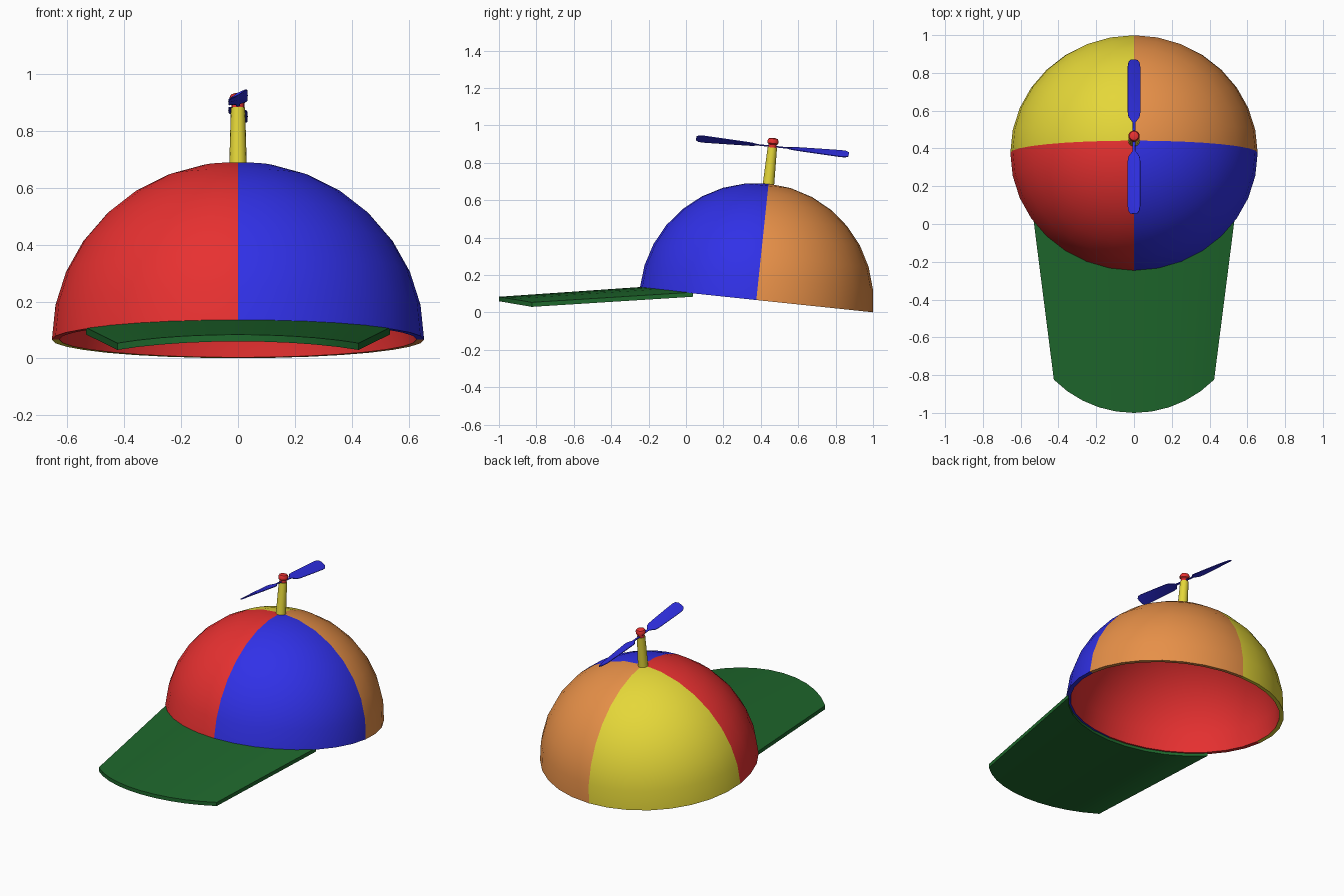
import bpy, bmesh, math
from math import sin, cos, pi, radians
from mathutils import Matrix, Vector

if "Cube" in bpy.data.objects:
    bpy.data.objects.remove(bpy.data.objects["Cube"])

def material(name, rgb):
    m = bpy.data.materials.new(name)
    m.diffuse_color = (*rgb, 1)
    m.use_nodes = True
    m.node_tree.nodes["Principled BSDF"].inputs["Base Color"].default_value = m.diffuse_color
    return m

RED = material("red", (0.80, 0.03, 0.03))
BLUE = material("blue", (0.03, 0.03, 0.80))
ORANGE = material("orange", (0.80, 0.28, 0.065))
YELLOW = material("yellow", (0.78, 0.68, 0.04))
GREEN = material("green", (0.013, 0.135, 0.025))

R, WIDE = 0.626, 1.046          # dome radius and sideways stretch
TILT = Matrix.Translation((0, 0.376, 0.0665)) @ Matrix.Rotation(radians(-6), 4, 'X')

def finish(name, bm, mats, matrix=TILT, angle=35):
    """Turn a bmesh into a smooth-by-angle object, tilted with the cap."""
    bmesh.ops.recalc_face_normals(bm, faces=bm.faces)
    bm.transform(matrix)
    me = bpy.data.meshes.new(name)
    bm.to_mesh(me)
    bm.free()
    for m in mats:
        me.materials.append(m)
    me.shade_smooth()
    me.set_sharp_from_angle(angle=radians(angle))
    ob = bpy.data.objects.new(name, me)
    bpy.context.collection.objects.link(ob)
    return ob

def loft(bm, sections):
    """Skin closed rings of points and cap both ends."""
    rings = [[bm.verts.new(p) for p in s] for s in sections]
    n = len(rings[0])
    for a, b in zip(rings, rings[1:]):
        for i in range(n):
            j = (i + 1) % n
            bm.faces.new((a[i], a[j], b[j], b[i]))
    bm.faces.new(rings[0])
    bm.faces.new(rings[-1])

def lathe(bm, profile, sides):
    loft(bm, [[(r * cos(2 * pi * i / sides), r * sin(2 * pi * i / sides), z)
               for i in range(sides)] for r, z in profile])

# Dome: hollow half sphere, four coloured quarters outside, red lining
bm = bmesh.new()
inner = R - 0.025
prof = [(R * cos(k * pi / 16), R * sin(k * pi / 16)) for k in range(8)]
prof_in = [(inner * cos(k * pi / 16), inner * sin(k * pi / 16)) for k in range(8)]
seg = 32

def ring(r, z):
    return [bm.verts.new((WIDE * r * cos(2 * pi * i / seg), r * sin(2 * pi * i / seg), z))
            for i in range(seg)]

def quarter(face):
    c = face.calc_center_median()
    if c.y < 0:
        return 0 if c.x < 0 else 1
    return 2 if c.x > 0 else 3

outer_rings = [ring(*p) for p in prof]
inner_rings = [ring(*p) for p in prof_in]
chain = outer_rings[::-1] + inner_rings
for k, (a, b) in enumerate(zip(chain, chain[1:])):
    for i in range(seg):
        j = (i + 1) % seg
        f = bm.faces.new((a[i], a[j], b[j], b[i]))
        f.material_index = quarter(f) if k < 8 else 0
for rg, rad, outside in ((outer_rings[-1], R, True), (inner_rings[-1], inner, False)):
    tip = bm.verts.new((0, 0, rad))
    for i in range(seg):
        f = bm.faces.new((rg[i], rg[(i + 1) % seg], tip))
        f.material_index = quarter(f) if outside else 0
finish("dome", bm, [RED, BLUE, ORANGE, YELLOW])

# Brim: arched plate from the dome rim to a rounded front edge
bm = bmesh.new()
sections = []
for k in range(-5, 6):
    a, b = radians(45) * k / 5, radians(56.25) * k / 5
    back = TILT @ Vector((WIDE * (R - 0.012) * sin(b), -(R - 0.012) * cos(b), 0.006))
    drop = 0.03 * (1 - cos(a)) / (1 - cos(pi / 4))
    front = Vector((0.6 * sin(a), -0.4 - 0.6 * cos(a), 0.084 - drop))
    down = Vector((0, 0, -0.024))
    sections.append([back, front, front + down, back + down])
loft(bm, sections)
finish("brim", bm, [GREEN], Matrix())

# Stem: slightly tapered post on top of the dome
bm = bmesh.new()
lathe(bm, [(0.031, 0.61), (0.025, 0.82)], 16)
finish("stem", bm, [YELLOW])

# Hub: neck with a rounded cap
bm = bmesh.new()
lathe(bm, [(0.022, 0.815), (0.022, 0.836), (0.029, 0.842), (0.030, 0.856),
           (0.024, 0.867), (0.012, 0.871)], 16)
finish("propeller_hub", bm, [RED])

# Propeller: two twisted blades, the second turned half a circle
bm = bmesh.new()
stations = [(0.0, 0.007), (0.075, 0.007), (0.105, 0.030), (0.13, 0.034),
            (0.25, 0.036), (0.37, 0.037), (0.395, 0.033), (0.41, 0.020)]
for turn in (0, pi):
    spin = Matrix.Translation((0, 0, 0.826)) @ Matrix.Rotation(turn, 4, 'Z')
    sections = []
    for r, w in stations:
        pitch = Matrix.Rotation(radians(-(6 + 24 * r / 0.41)), 4, 'Y')
        t = 0.004
        sections.append([spin @ (Vector((0, -r, 0)) + pitch @ Vector(p)) for p in
                         ((-w, 0, -t * 0.5), (0, 0, -t), (w, 0, -t * 0.5),
                          (w, 0, t * 0.5), (0, 0, t), (-w, 0, t * 0.5))])
    loft(bm, sections)
finish("propeller_blades", bm, [BLUE])
